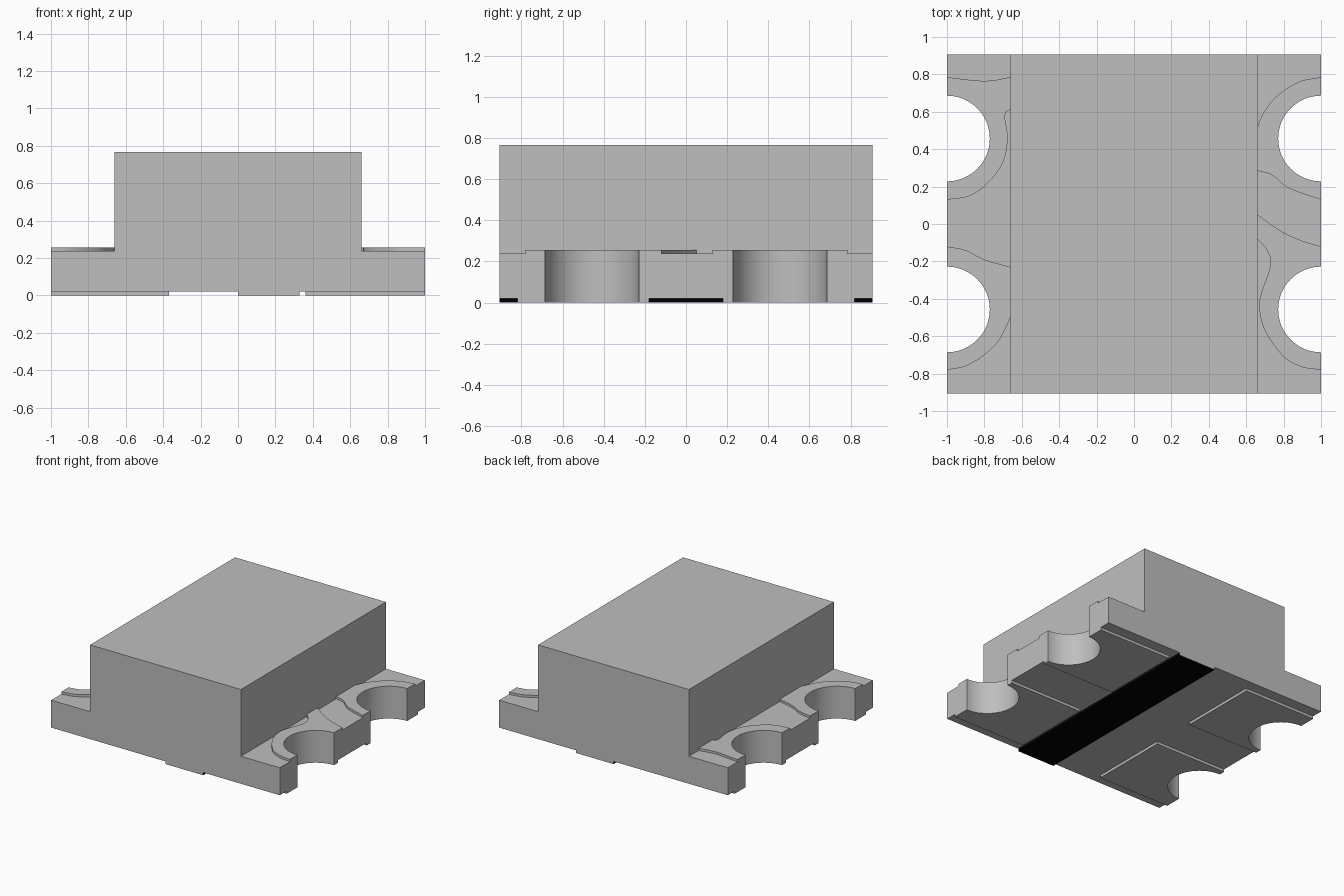
import bpy
import bmesh
from mathutils import Vector

if "Cube" in bpy.data.objects:
    bpy.data.objects.remove(bpy.data.objects["Cube"], do_unlink=True)

HALF_DEPTH = 0.906
BOARD_BOTTOM, BOARD_TOP, TRACE_TOP, LENS_TOP = 0.021, 0.238, 0.256, 0.766
LENS_X = 0.66
NOTCH_Y, NOTCH_RADIUS = 0.457, 0.229


def make_material(name, value):
    material = bpy.data.materials.new(name)
    material.use_nodes = True
    color = (value, value, value, 1)
    material.diffuse_color = color
    material.node_tree.nodes["Principled BSDF"].inputs["Base Color"].default_value = color
    return material


grey = make_material("plain grey", 0.52)
black = make_material("stripe black", 0.0)


def add_object(name, bm):
    bmesh.ops.recalc_face_normals(bm, faces=bm.faces)
    mesh = bpy.data.meshes.new(name)
    bm.to_mesh(mesh)
    bm.free()
    mesh.materials.append(grey)
    obj = bpy.data.objects.new(name, mesh)
    bpy.context.collection.objects.link(obj)
    return obj


def extrude_outline(name, points, direction):
    """Fill a closed outline and extrude it along a direction."""
    bm = bmesh.new()
    face = bm.faces.new([bm.verts.new(p) for p in points])
    result = bmesh.ops.extrude_face_region(bm, geom=[face], use_keep_orig=True)
    moved = [v for v in result["geom"] if isinstance(v, bmesh.types.BMVert)]
    bmesh.ops.translate(bm, verts=moved, vec=direction)
    return add_object(name, bm)


def smooth_path(points, steps=5):
    """Interpolate a smooth curve through a few points."""
    pts = [Vector(p) for p in points]
    pts = [2 * pts[0] - pts[1]] + pts + [2 * pts[-1] - pts[-2]]
    path = []
    for a, b, c, d in zip(pts, pts[1:], pts[2:], pts[3:]):
        for i in range(steps):
            t = i / steps
            path.append(b + (c - a) * t / 2 + (a - 2.5 * b + 2 * c - d / 2) * t * t
                        + (1.5 * b - a / 2 - 1.5 * c + d / 2) * t ** 3)
    return path + [pts[-2]]


# Cutter with the four round edge notches
bm = bmesh.new()
for sx in (-1, 1):
    for sy in (-1, 1):
        made = bmesh.ops.create_cone(bm, cap_ends=True, segments=64, depth=1,
                                     radius1=NOTCH_RADIUS, radius2=NOTCH_RADIUS)
        bmesh.ops.translate(bm, verts=made["verts"], vec=(sx, sy * NOTCH_Y, 0))
cutter = add_object("notch_cutter", bm)
cutter.hide_render = True


def finish(obj):
    """Cut the notches, then smooth the curved walls."""
    cut = obj.modifiers.new("notches", "BOOLEAN")
    cut.operation = "DIFFERENCE"
    cut.solver = "EXACT"
    cut.object = cutter
    bpy.ops.object.select_all(action="DESELECT")
    obj.select_set(True)
    bpy.context.view_layer.objects.active = obj
    bpy.ops.object.modifier_apply(modifier=cut.name)
    bpy.ops.object.shade_smooth_by_angle()


# Board, lens block and underside stripe as one extruded profile
STRIPE_X = 0.33
profile = [(-1, BOARD_BOTTOM), (0, BOARD_BOTTOM), (0, 0), (STRIPE_X, 0),
           (STRIPE_X, BOARD_BOTTOM), (1, BOARD_BOTTOM), (1, BOARD_TOP),
           (LENS_X, BOARD_TOP), (LENS_X, LENS_TOP), (-LENS_X, LENS_TOP),
           (-LENS_X, BOARD_TOP), (-1, BOARD_TOP)]
body = extrude_outline("board_and_lens", [(x, -HALF_DEPTH, z) for x, z in profile],
                       (0, 2 * HALF_DEPTH, 0))
finish(body)
body.data.materials.append(black)
for face in body.data.polygons:
    if face.center.z < BOARD_BOTTOM * 0.9 and abs(face.normal.y) < 0.5:
        face.material_index = 1

# Solder pads under each notch
for side, inner in (("right", -0.37), ("left", 0.36)):
    outer = -1 if inner < 0 else 1
    for end, sy in (("front", -1), ("back", 1)):
        outline = [(inner, sy * 0.18, 0), (outer, sy * 0.18, 0),
                   (outer, sy * 0.82, 0), (inner, sy * 0.82, 0)]
        finish(extrude_outline(f"{side}_{end}_pad", outline, (0, 0, BOARD_BOTTOM)))

# Raised metal traces around the notches: back edge and front edge of each
traces = {
    "left_back_trace": (
        [(1, .785), (.88, .76), (.76, .68), (.69, .59), (LENS_X, .52)],
        [(LENS_X, .285), (.74, .26), (.83, .19), (1, .13)]),
    "left_front_trace": (
        [(1, -.12), (.9, -.09), (.79, -.04), (LENS_X, .05)],
        [(LENS_X, -.08), (.71, -.14), (.73, -.22), (.68, -.37), (.67, -.45),
         (.7, -.57), (.8, -.71), (.9, -.765), (1, -.78)]),
    "right_back_trace": (
        [(-1, .785), (-.8, .765), (-LENS_X, .785)],
        [(-LENS_X, .615), (-.69, .58), (-.675, .46), (-.7, .33),
         (-.78, .22), (-.88, .15), (-1, .13)]),
    "right_front_trace": (
        [(-1, -.12), (-.9, -.14), (-.8, -.19), (-LENS_X, -.23)],
        [(-LENS_X, -.5), (-.72, -.62), (-.8, -.7), (-.9, -.76), (-1, -.78)]),
}
for name, (back, front) in traces.items():
    outline = [(p.x, p.y, BOARD_TOP) for p in smooth_path(back) + smooth_path(front)]
    finish(extrude_outline(name, outline, (0, 0, TRACE_TOP - BOARD_TOP)))

bpy.data.objects.remove(cutter, do_unlink=True)
